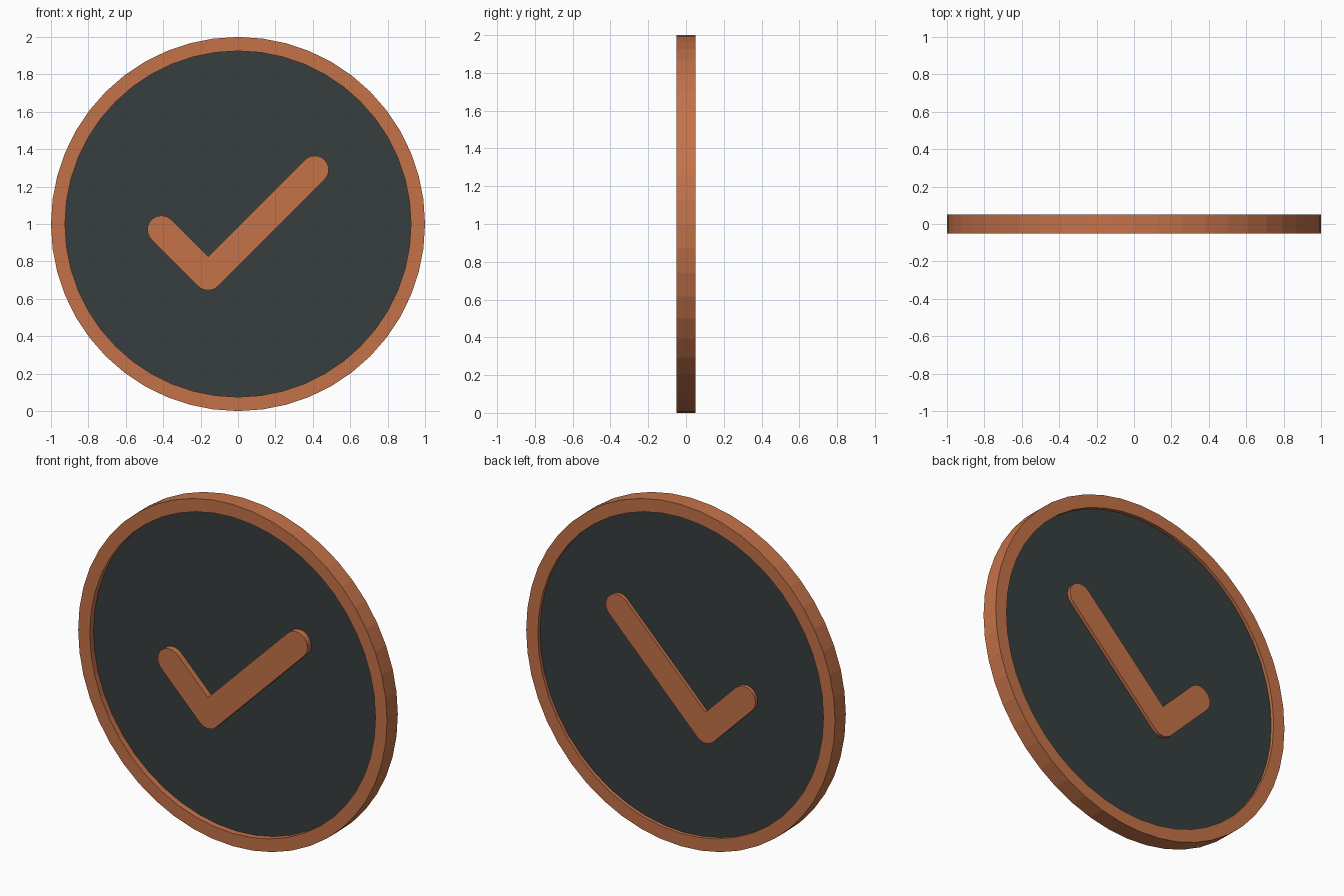
import bpy, bmesh, math

if "Cube" in bpy.data.objects:
    bpy.data.objects.remove(bpy.data.objects["Cube"])

SEG = 48
CENTRE_Z = 1.0


def material(name, rgb):
    m = bpy.data.materials.new(name)
    m.diffuse_color = (*rgb, 1)
    m.use_nodes = True
    m.node_tree.nodes["Principled BSDF"].inputs["Base Color"].default_value = m.diffuse_color
    return m


copper = material("copper orange", (0.56, 0.17, 0.066))
slate = material("dark slate", (0.038, 0.047, 0.048))


def finish(bm, name, mat):
    bmesh.ops.recalc_face_normals(bm, faces=bm.faces)
    me = bpy.data.meshes.new(name)
    bm.to_mesh(me)
    bm.free()
    me.materials.append(mat)
    ob = bpy.data.objects.new(name, me)
    bpy.context.collection.objects.link(ob)
    return ob


def circle(r, n=SEG):
    return [(r * math.cos(2 * math.pi * i / n), CENTRE_Z + r * math.sin(2 * math.pi * i / n))
            for i in range(n)]


def plate(name, outline, y0, y1, mat):
    """Extrude an x-z outline from y0 to y1."""
    bm = bmesh.new()
    f = bm.faces.new([bm.verts.new((x, y0, z)) for x, z in outline])
    new = bmesh.ops.extrude_face_region(bm, geom=[f])["geom"]
    bmesh.ops.translate(bm, vec=(0, y1 - y0, 0),
                        verts=[v for v in new if isinstance(v, bmesh.types.BMVert)])
    return finish(bm, name, mat)


# Outer rim: rectangular section swept round the circle
bm = bmesh.new()
section = [(1.0, -0.05), (1.0, 0.05), (0.925, 0.05), (0.925, -0.05)]
loops = [[bm.verts.new((x, y, z)) for x, z in circle(r)] for r, y in section]
for k in range(4):
    a, b = loops[k], loops[(k + 1) % 4]
    for i in range(SEG):
        j = (i + 1) % SEG
        bm.faces.new((a[i], a[j], b[j], b[i]))
finish(bm, "rim", copper)

# Recessed disc, slightly deeper on the front
plate("disc", circle(0.93), -0.015, 0.03, slate)

# Check mark: two 45 degree arms with rounded ends, right through the disc
R, CAP = 0.075, 12
left, elbow, right = (-0.41, 0.97), (-0.16, 0.72), (0.41, 1.29)


def arc(c, start, end, n):
    return [(c[0] + R * math.cos(math.radians(start + (end - start) * i / n)),
             c[1] + R * math.sin(math.radians(start + (end - start) * i / n)))
            for i in range(n + 1)]


outline = (arc(left, 45, 225, CAP) + arc(elbow, 225, 315, CAP // 2)
           + arc(right, -45, 135, CAP) + [(elbow[0], elbow[1] + R * math.sqrt(2))])
plate("check_mark", outline, -0.05, 0.05, copper)
